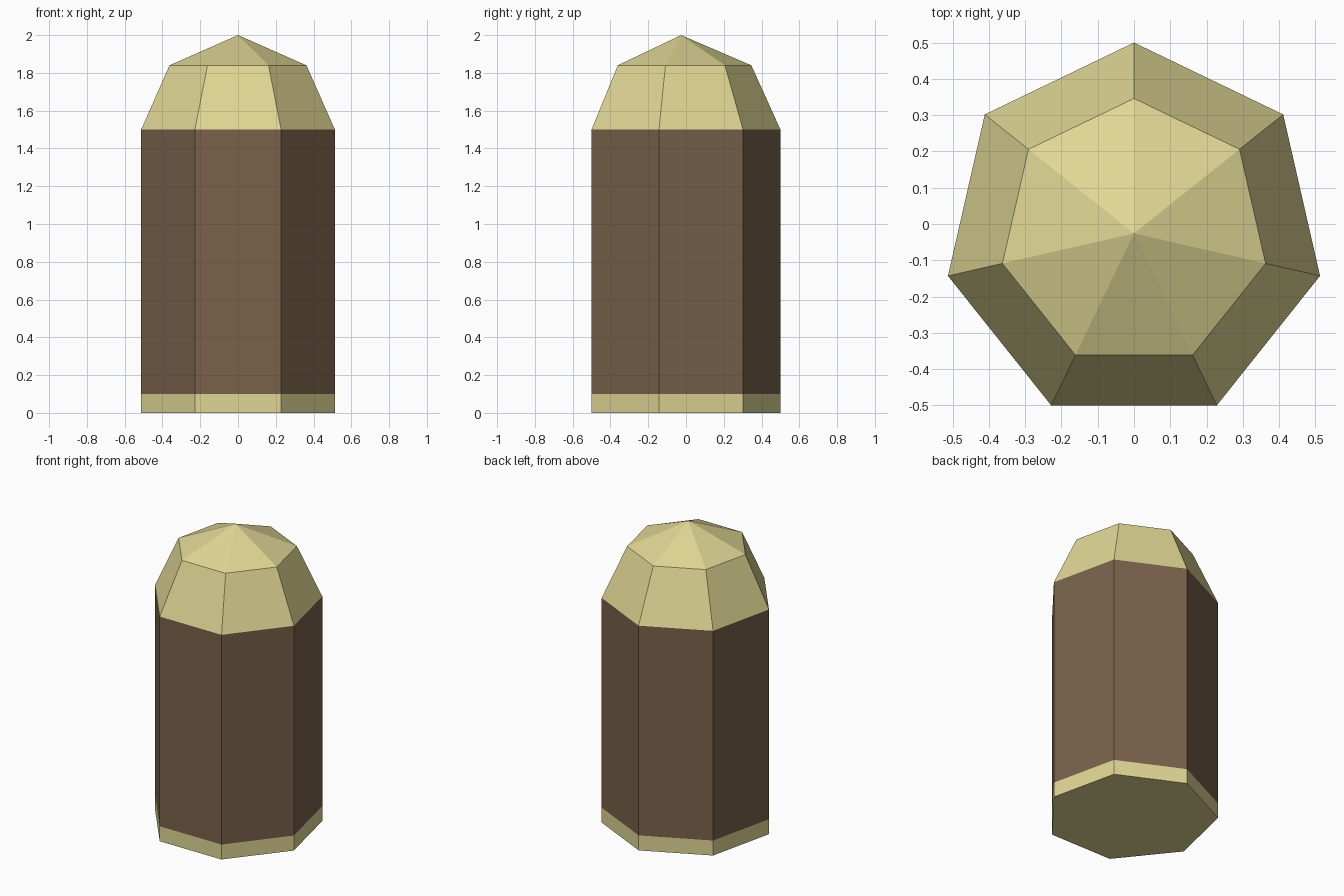
import bpy, bmesh, math

if "Cube" in bpy.data.objects:
    bpy.data.objects.remove(bpy.data.objects["Cube"])

SIDES = 7
RADIUS = 0.526
CENTRE_Y = -0.026


def material(name, rgb):
    m = bpy.data.materials.new(name)
    m.diffuse_color = (*rgb, 1.0)
    m.use_nodes = True
    m.node_tree.nodes["Principled BSDF"].inputs["Base Color"].default_value = m.diffuse_color
    return m


tan = material("pale tan", (0.74, 0.67, 0.295))
brown = material("dark brown", (0.19, 0.122, 0.07))

bm = bmesh.new()


def ring(radius, z):
    verts = []
    for i in range(SIDES):
        a = math.pi / 2 + 2 * math.pi * i / SIDES
        verts.append(bm.verts.new((radius * math.cos(a), CENTRE_Y + radius * math.sin(a), z)))
    return verts


# Seven-sided post: tan foot, brown body, tan shoulder
rings = [ring(r, z) for r, z in ((RADIUS, 0), (RADIUS, 0.1), (RADIUS, 1.5), (0.372, 1.84))]
bm.faces.new(rings[0][::-1])
for k, (low, high) in enumerate(zip(rings, rings[1:])):
    for i in range(SIDES):
        j = (i + 1) % SIDES
        face = bm.faces.new((low[i], low[j], high[j], high[i]))
        face.material_index = 1 if k == 1 else 0

# Pointed cap
apex = bm.verts.new((0, CENTRE_Y, 2.0))
for i in range(SIDES):
    bm.faces.new((rings[-1][i], rings[-1][(i + 1) % SIDES], apex))

bmesh.ops.recalc_face_normals(bm, faces=bm.faces)
mesh = bpy.data.meshes.new("domed_post")
bm.to_mesh(mesh)
bm.free()
mesh.materials.append(tan)
mesh.materials.append(brown)
post = bpy.data.objects.new("domed_post", mesh)
bpy.context.collection.objects.link(post)
